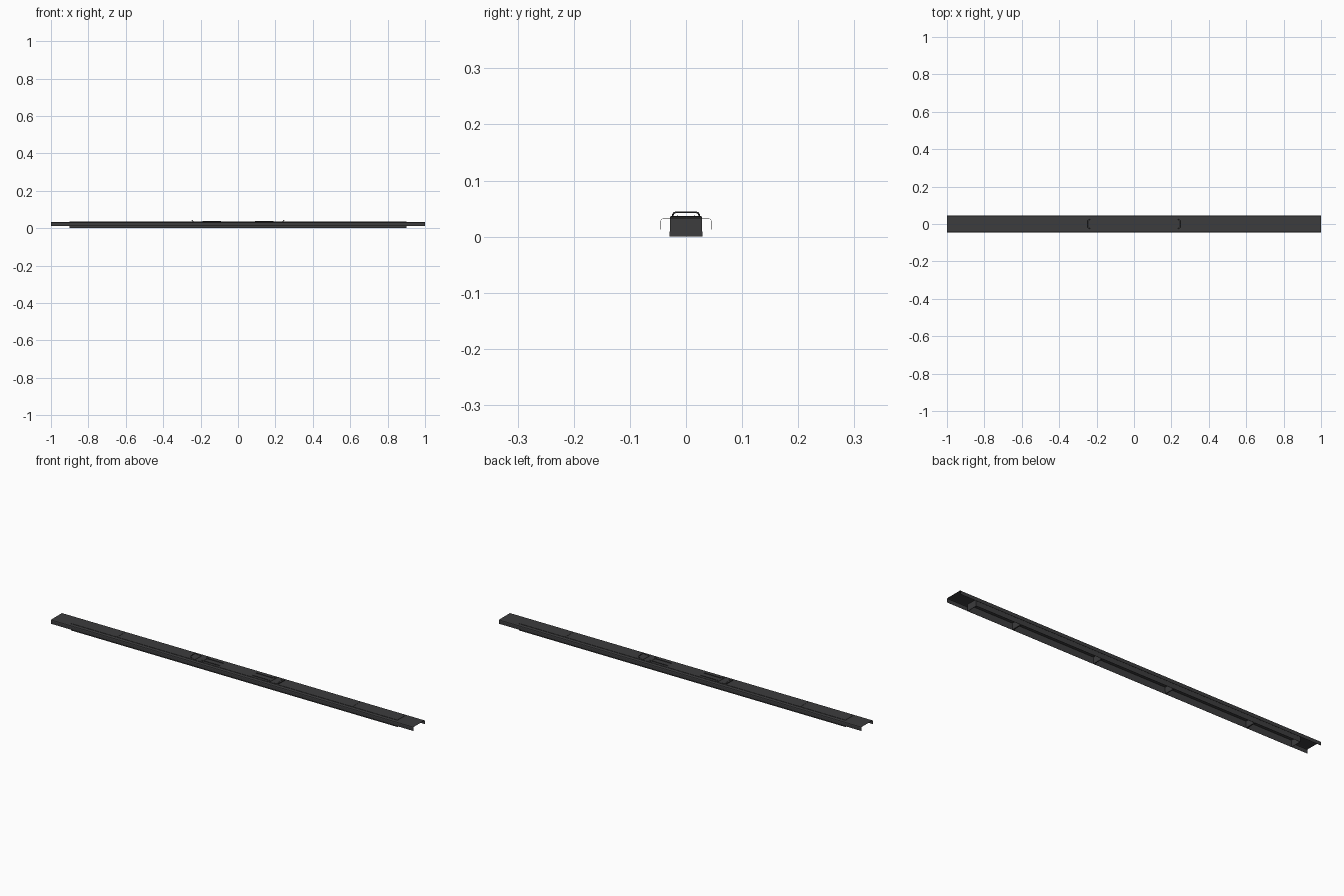
import bpy, bmesh
from mathutils import Vector

if "Cube" in bpy.data.objects:
    bpy.data.objects.remove(bpy.data.objects["Cube"])

dark = bpy.data.materials.new("dark_metal")
dark.diffuse_color = (0.045, 0.045, 0.047, 1)
dark.use_nodes = True
dark.node_tree.nodes["Principled BSDF"].inputs["Base Color"].default_value = dark.diffuse_color


def finish(name, bm):
    me = bpy.data.meshes.new(name)
    bm.to_mesh(me)
    bm.free()
    me.materials.append(dark)
    ob = bpy.data.objects.new(name, me)
    bpy.context.collection.objects.link(ob)
    return ob


def sheet(name, profile, half_length, thickness):
    """Folded sheet: a (y, z) profile run along x."""
    bm = bmesh.new()
    rows = [[bm.verts.new((x, y, z)) for y, z in profile] for x in (-half_length, half_length)]
    for i in range(len(profile) - 1):
        bm.faces.new((rows[0][i], rows[1][i], rows[1][i + 1], rows[0][i + 1]))
    bmesh.ops.recalc_face_normals(bm, faces=bm.faces)
    ob = finish(name, bm)
    mod = ob.modifiers.new("thickness", "SOLIDIFY")
    mod.thickness = thickness
    mod.offset = 0
    return ob


def box(name, x, y, z):
    """Box from (min, max) ranges."""
    bm = bmesh.new()
    bmesh.ops.create_cube(bm, size=1)
    for v in bm.verts:
        v.co = Vector([r[0] if c < 0 else r[1] for c, r in zip(v.co, (x, y, z))])
    return finish(name, bm)


def wire(name, points, radius):
    cu = bpy.data.curves.new(name, "CURVE")
    cu.dimensions = "3D"
    cu.bevel_depth = radius
    cu.bevel_resolution = 2
    cu.use_fill_caps = True
    sp = cu.splines.new("POLY")
    sp.points.add(len(points) - 1)
    for p, co in zip(sp.points, points):
        p.co = (*co, 1)
    cu.materials.append(dark)
    ob = bpy.data.objects.new(name, cu)
    bpy.context.collection.objects.link(ob)


# outer cover: wide inverted channel with rounded shoulders
half = [(0.045, 0.013), (0.045, 0.028), (0.0437, 0.0313), (0.040, 0.033)]
sheet("cover_channel", [(-y, z) for y, z in half] + half[::-1], 1.0, 0.0006)

# inner channel, open underneath
sheet("inner_channel", [(-0.0285, 0), (-0.0285, 0.0345), (0.0285, 0.0345), (0.0285, 0)], 0.9, 0.001)

for s, side in ((-1, "left"), (1, "right")):
    def span(a, b):
        return tuple(sorted((s * a, s * b)))

    # end plate and cross ribs
    box(f"{side}_end_plate", span(0.898, 0.90), (-0.0285, 0.0285), (0, 0.0348))
    box(f"{side}_outer_rib", span(0.646, 0.652), (-0.0285, 0.0285), (0.001, 0.0356))
    box(f"{side}_inner_rib", span(0.197, 0.201), (-0.0285, 0.0285), (0.001, 0.0345))

    # handle mounting straps
    box(f"{side}_strap", span(0.18, 0.195), (-0.027, 0.027), (0.034, 0.0365))
    box(f"{side}_hinge_strip", span(0.218, 0.23), (-0.027, 0.027), (0.034, 0.0362))

    # bail handle leaning outwards
    arch = [(-0.024, 0.034), (-0.0235, 0.039), (-0.0215, 0.042), (-0.018, 0.0435)]
    arch += [(-y, z) for y, z in arch[::-1]]
    wire(f"{side}_bail", [(s * (0.235 + (z - 0.034) * 1.4), y, z) for y, z in arch], 0.0016)

    # slim guide rails on top
    for y in (-0.015, 0.015):
        box(f"{side}_guide_rail", span(0.09, 0.19), (y - 0.001, y + 0.001), (0.034, 0.0375))
